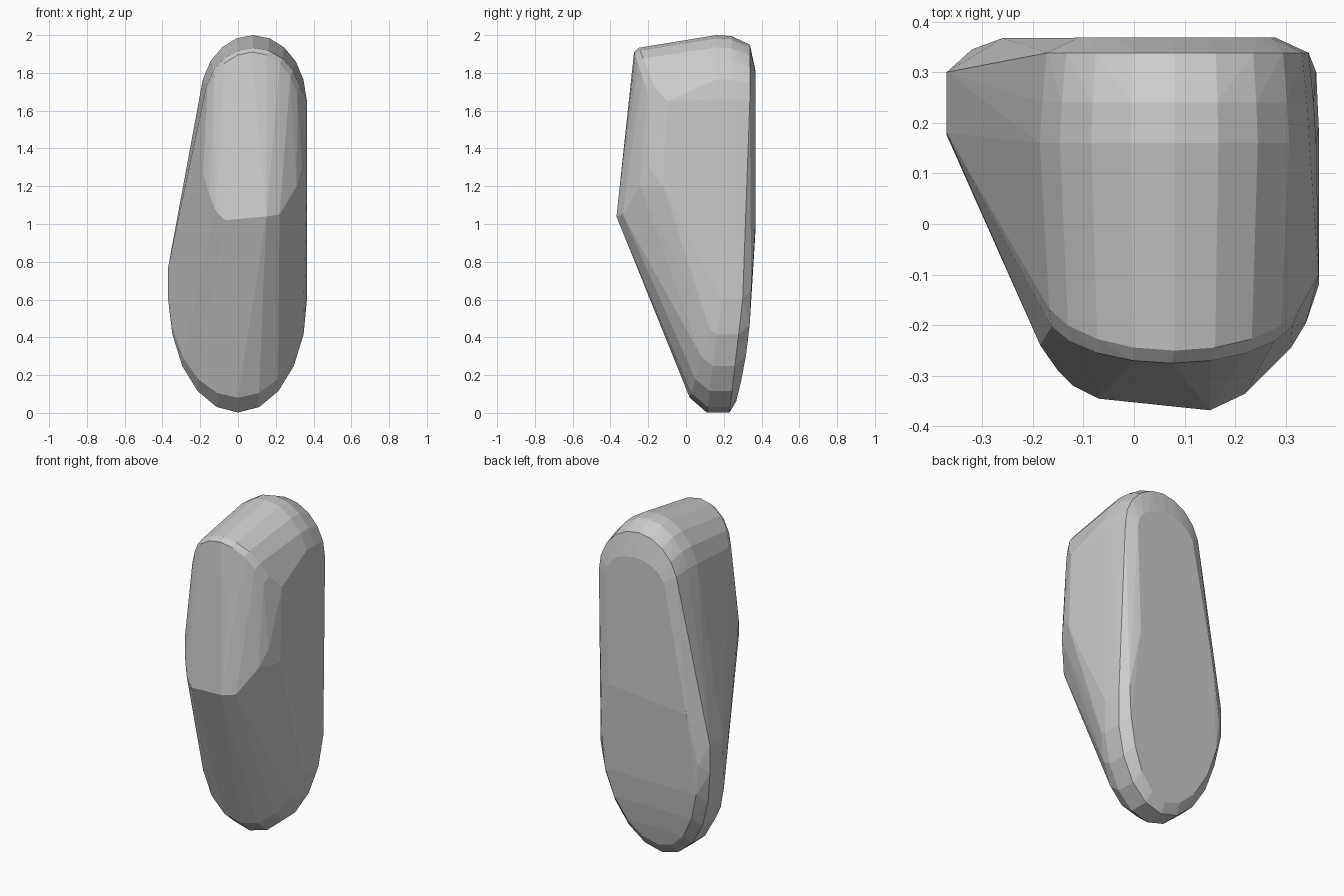
import bpy
import bmesh
from math import sin, cos, pi

cube = bpy.data.objects.get("Cube")
if cube:
    bpy.data.objects.remove(cube, do_unlink=True)


def make_material(name, colour):
    material = bpy.data.materials.new(name)
    material.use_nodes = True
    material.diffuse_color = colour
    material.node_tree.nodes["Principled BSDF"].inputs["Base Color"].default_value = colour
    return material


def half_ring(center_x, center_z, radius_x, radius_z, depth, steps=10):
    """Half an ellipse in x and z; depth(side, height) gives its y."""
    points = []
    for step in range(steps + 1):
        angle = pi * step / steps
        side, height = cos(angle), sin(angle)
        points.append((center_x + radius_x * side, depth(side, height), center_z + radius_z * height))
    return points


def hull_object(name, points, material):
    mesh = bpy.data.meshes.new(name)
    bm = bmesh.new()
    for point in points:
        bm.verts.new(point)
    result = bmesh.ops.convex_hull(bm, input=bm.verts[:])
    spare = {v for v in result["geom_interior"] + result["geom_unused"]
             if isinstance(v, bmesh.types.BMVert)}
    bmesh.ops.delete(bm, geom=list(spare), context="VERTS")
    bmesh.ops.dissolve_limit(bm, angle_limit=0.03, verts=bm.verts[:], edges=bm.edges[:])
    bmesh.ops.recalc_face_normals(bm, faces=bm.faces[:])
    bm.to_mesh(mesh)
    bm.free()
    mesh.materials.append(material)
    body = bpy.data.objects.new(name, mesh)
    bpy.context.collection.objects.link(body)
    return body


points = []

# Rounded crown, from the front panel to the back rim
points += half_ring(0.075, 1.6, 0.25, 0.31, lambda side, height: -0.17 - 0.105 * height)
points += half_ring(0.08, 1.64, 0.26, 0.293, lambda side, height: -0.13 - 0.12 * height)
points += half_ring(0.08, 1.66, 0.28, 0.34, lambda side, height: 0.16)
points += half_ring(0.08, 1.66, 0.275, 0.335, lambda side, height: 0.24)
points += half_ring(0.08, 1.66, 0.265, 0.29, lambda side, height: 0.338)
points += half_ring(0.08, 1.66, 0.2, 0.15, lambda side, height: 0.368)

# Tapered rounded foot, leaning back towards the bottom
points += half_ring(0, 0.6, 0.36, -0.52, lambda side, height: 0.175 - 0.155 * height)
points += half_ring(0, 0.6, 0.365, -0.598, lambda side, height: 0.19 - 0.08 * height)
points += half_ring(0, 0.6, 0.36, -0.598, lambda side, height: 0.3 - 0.07 * height)
points += half_ring(0, 0.65, 0.32, -0.59, lambda side, height: 0.345 - 0.08 * height ** 2)

# Prominent front ridge
points += [(-0.15, -0.29, 1.15), (-0.12, -0.32, 1.07), (-0.07, -0.345, 1.02),
           (0.15, -0.368, 1.04), (0.22, -0.335, 1.05), (0.31, -0.245, 1.2)]

# Widest edges of the sides and the flat back
points += [(-0.185, -0.24, 1.27), (-0.37, 0.175, 0.6), (-0.37, 0.18, 0.77),
           (-0.37, 0.3, 0.6), (-0.37, 0.3, 0.77), (-0.26, 0.367, 0.95),
           (0.365, -0.12, 1.2), (0.365, -0.1, 1.65), (0.34, -0.195, 1.3),
           (0.345, 0.33, 1.6), (0.26, 0.368, 1)]

hull_object("rounded_body", points, make_material("light_grey", (0.6, 0.6, 0.6, 1)))
